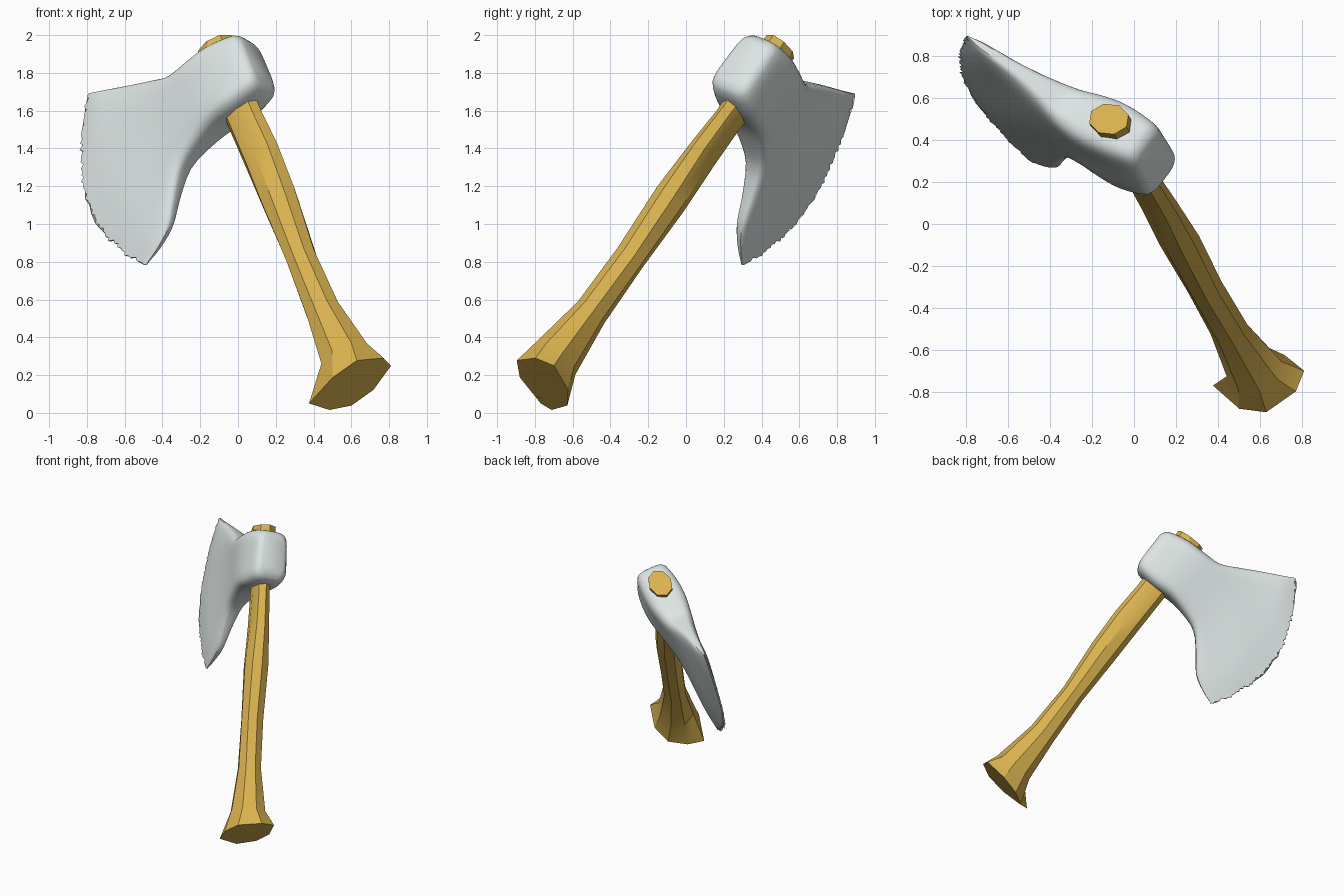
import bpy, bmesh, math, random
from mathutils import Vector

if "Cube" in bpy.data.objects:
    bpy.data.objects.remove(bpy.data.objects["Cube"])

random.seed(4)
# Tilted axe frame: U runs up the handle, V towards the cutting edge, W across
ORIGIN = Vector((-0.12, 0.5, 1.94))
U = Vector((-0.3146, 0.5505, 0.7733)).normalized()
V = Vector((-0.763, 0.338, -0.551)).normalized()
W = U.cross(V)


def place(a, w, b):
    return ORIGIN + V * a + W * w + U * b


def loft(name, rings, color, angle):
    bm = bmesh.new()
    loops = [[bm.verts.new(place(*p)) for p in ring] for ring in rings]
    n = len(loops[0])
    for r0, r1 in zip(loops, loops[1:]):
        for i in range(n):
            j = (i + 1) % n
            bm.faces.new((r0[i], r0[j], r1[j], r1[i]))
    bm.faces.new(loops[0][::-1])
    bm.faces.new(loops[-1])
    bmesh.ops.recalc_face_normals(bm, faces=bm.faces)
    mesh = bpy.data.meshes.new(name)
    bm.to_mesh(mesh)
    bm.free()
    ob = bpy.data.objects.new(name, mesh)
    bpy.context.collection.objects.link(ob)
    mat = bpy.data.materials.new(name + "_material")
    mat.diffuse_color = (*color, 1)
    mat.use_nodes = True
    mat.node_tree.nodes["Principled BSDF"].inputs["Base Color"].default_value = mat.diffuse_color
    mesh.materials.append(mat)
    bpy.ops.object.select_all(action='DESELECT')
    ob.select_set(True)
    bpy.context.view_layer.objects.active = ob
    bpy.ops.object.shade_smooth_by_angle(angle=math.radians(angle))
    return ob


# Handle: eight-sided sections (b, centre a, half depth, half width)
sections = [(0.0, 0, .11, .085), (-.05, 0, .11, .085), (-.5, 0, .105, .06),
            (-.75, -.01, .11, .07), (-1.05, -.01, .105, .09),
            (-1.45, 0, .085, .085), (-1.82, 0, .10, .085),
            (-2.15, -.02, .145, .13)]
angles = [math.radians(225 - 45 * i) for i in range(8)]
rings = [[(c + ra * math.cos(t), rw * math.sin(t), b) for t in angles]
         for b, c, ra, rw in sections]
# flared, slightly crooked foot
rings.append([(-.184, -.14, -2.26), (-.209, -.03, -2.27), (-.128, .121, -2.29),
              (.025, .153, -2.31), (.234, .096, -2.316), (.19, -.02, -2.345),
              (.116, -.142, -2.318), (-.017, -.185, -2.288)])
loft("handle", rings, (0.70, 0.45, 0.08), 30)

# Head: stations from poll to edge
# (bottom a, bottom b, top a, top b, half thickness, edge bulge)
stations = [(-.195, -.37, -.195, -.11, .085, 0), (-.155, -.43, -.155, -.06, .125, 0),
            (0, -.455, 0, -.03, .147, 0), (.14, -.45, .14, -.03, .14, 0),
            (.28, -.475, .28, -.025, .112, 0), (.42, -.53, .39, .03, .085, .01),
            (.53, -.65, .52, .10, .065, .03), (.63, -.78, .64, .16, .05, .07),
            (.74, -.85, .72, .20, .034, .13), (.854, -.893, .78, .234, .006, .20)]


def spline(i, t):
    p = [stations[max(0, min(len(stations) - 1, i + k))] for k in (-1, 0, 1, 2)]
    return [0.5 * (2 * q1 + (q2 - q0) * t + (2 * q0 - 5 * q1 + 4 * q2 - q3) * t * t
                   + (3 * q1 - q0 - 3 * q2 + q3) * t ** 3) for q0, q1, q2, q3 in zip(*p)]


dense = [spline(i, k / 3) for i in range(len(stations) - 1) for k in range(3)]
dense.append(list(stations[-1]))
# heights within a section, packed closer at both ends for rounded corners
N = 56
ts = [0.0, .008, .025, .05] + [.07 + .86 * i / N for i in range(N + 1)] + [.95, .975, .992, 1.0]
nicks = [random.uniform(-.010, .010) + (.007 if i % 2 else -.007) for i in range(len(ts))]

head_rings = []
for k, (ba, bb, ta, tb, hw, bulge) in enumerate(dense):
    last = k == len(dense) - 1
    front, back = [], []
    for i, t in enumerate(ts):
        a = ba + (ta - ba) * t + 4 * t * (1 - t) * bulge
        b = bb + (tb - bb) * t
        if last:
            a += nicks[i]
        s = max(0.0, 1 - abs(2 * t - 1) ** 6) ** 0.5
        w = hw * (0.35 + 0.65 * s)
        # shallow hammered unevenness on the blade cheeks
        w += 0.004 * math.sin(9 * b + 7 * a) * min(1, hw / .05)
        front.append((a, w, b))
        back.append((a, -w, b))
    head_rings.append(front + back[::-1])
loft("axe_head", head_rings, (0.72, 0.78, 0.77), 40)
